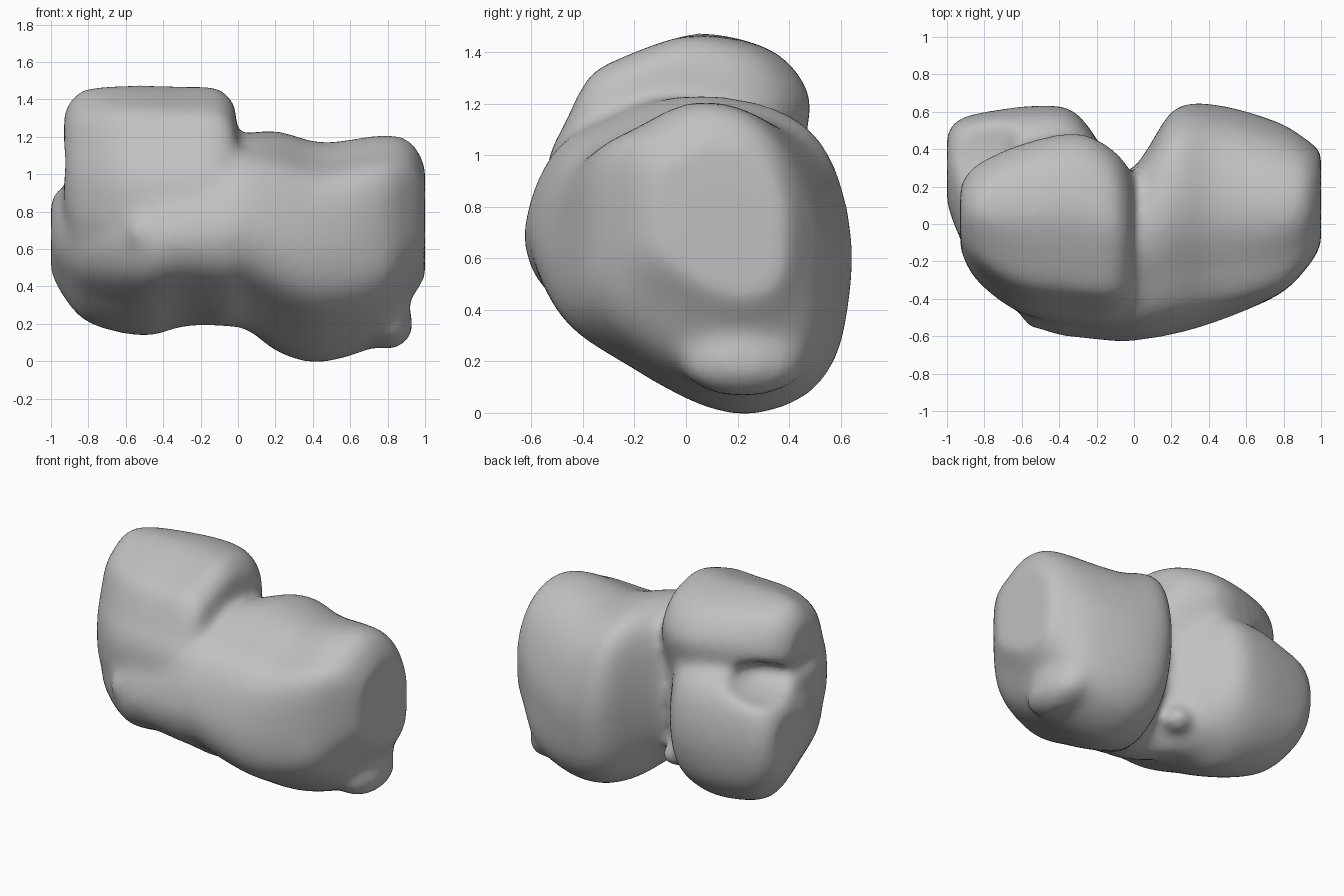
import bpy, bmesh
from mathutils import Matrix, Vector

cube = bpy.data.objects.get("Cube")
if cube:
    bpy.data.objects.remove(cube, do_unlink=True)

# One plain grey for the whole form
grey = bpy.data.materials.new("stone_grey")
grey.use_nodes = True
colour = (0.53, 0.53, 0.53, 1)
grey.diffuse_color = colour
grey.node_tree.nodes["Principled BSDF"].inputs["Base Color"].default_value = colour


def spline(points, steps, closed):
    """Run a smooth curve through points of any dimension."""
    pts = [Vector(p) for p in points]
    n = len(pts)
    pick = (lambda i: pts[i % n]) if closed else (lambda i: pts[max(0, min(n - 1, i))])
    out = []
    for i in range(n if closed else n - 1):
        a, b, c, d = (pick(i + k) for k in (-1, 0, 1, 2))
        for s in range(steps):
            t = s / steps
            out.append(b + (c - a) * (t / 2) + (a * 2 - b * 5 + c * 4 - d) * (t * t / 2)
                       + (b * 3 - a - c * 3 + d) * (t ** 3 / 2))
    return out if closed else out + [pts[-1]]


def loft(bm, outline, end_outline, sections):
    """Skin a y/z outline, blended to another, through (x, y0, y1, z0, z1, blend)."""
    first = spline(outline, 2, True)
    last = spline(end_outline, 2, True)
    rings = []
    for x, y0, y1, z0, z1, mix in spline(sections, 4, False):
        shape = [a.lerp(b, mix) for a, b in zip(first, last)]
        rings.append([bm.verts.new((x, y0 + u * (y1 - y0), z0 + v * (z1 - z0)))
                      for u, v in shape])
    n = len(first)
    for a, b in zip(rings, rings[1:]):
        for i in range(n):
            j = (i + 1) % n
            bm.faces.new((a[i], a[j], b[j], b[i]))
    bm.faces.new(rings[0][::-1])
    bm.faces.new(rings[-1])


def blob(bm, centre, radii, turn=0):
    m = (Matrix.Translation(Vector(centre)) @ Matrix.Rotation(turn, 4, 'Y')
         @ Matrix.Diagonal((*radii, 1)))
    bmesh.ops.create_icosphere(bm, subdivisions=3, radius=1, matrix=m)


def finish(bm, name):
    bmesh.ops.recalc_face_normals(bm, faces=bm.faces)
    mesh = bpy.data.meshes.new(name)
    bm.to_mesh(mesh)
    bm.free()
    mesh.materials.append(grey)
    obj = bpy.data.objects.new(name, mesh)
    bpy.context.collection.objects.link(obj)
    return obj


# Lower body: a slanted middle that grows boxier towards the low end
BODY = [(0, .5), (.02, .63), (.07, .75), (.15, .85), (.3, .92), (.45, .98), (.6, 1),
        (.78, .97), (.9, .9), (.97, .77), (1, .55), (.98, .35), (.93, .2), (.82, .07),
        (.65, 0), (.48, .05), (.28, .18), (.12, .28), (.04, .37)]
BOXY = [(0, .46), (0, .59), (.01, .75), (.07, .85), (.21, .91), (.36, .98), (.5, 1),
        (.67, .97), (.81, .89), (.92, .76), (1, .55), (1, .37), (.98, .18), (.88, .05),
        (.66, 0), (.44, .05), (.21, .16), (.08, .24), (.01, .34)]
bm = bmesh.new()
loft(bm, BODY, BOXY, [
    (-1.0, .1, .49, .47, .86, 0), (-.94, -.06, .56, .35, .95, 0),
    (-.8, -.31, .6, .2, 1.06, 0), (-.5, -.56, .635, .13, 1.12, 0),
    (-.3, -.61, .59, .18, 1.12, 0), (-.07, -.63, .28, .18, 1.15, 0),
    (.05, -.62, .37, .16, 1.22, 0), (.22, -.59, .62, .04, 1.23, .2),
    (.45, -.52, .635, -.01, 1.17, .5), (.77, -.38, .54, .1, 1.21, 1),
    (.92, -.24, .45, .32, 1.18, 1), (1.0, -.12, .39, .44, 1.05, 1)])

# Raised block on one side
BLOCK = [(.12, 0), (.85, 0), (.87, .25), (.96, .53), (.99, .7), (.93, .84), (.84, .93),
         (.71, .98), (.57, 1), (.44, .96), (.33, .91), (.2, .84), (.14, .74), (.08, .59),
         (.01, .38)]
loft(bm, BLOCK, BLOCK, [
    (-.93, -.14, .22, .8, 1.34, 0), (-.84, -.31, .33, .6, 1.45, 0),
    (-.6, -.49, .44, .6, 1.475, 0), (-.3, -.55, .5, .6, 1.47, 0),
    (-.1, -.55, .4, .6, 1.46, 0), (-.01, -.5, .28, .6, 1.36, 0)])

# Small knobs: broad end foot, one beside the waist, a faint one on the front
blob(bm, (.79, .22, .2), (.15, .25, .14), .2)
blob(bm, (-.12, .27, .32), (.09, .1, .08))
blob(bm, (-.52, -.5, .69), (.08, .07, .08))
body = finish(bm, "body")

# Pocket under the raised block, opening into a shallow groove along the end
bm = bmesh.new()
blob(bm, (-.87, .43, 1.03), (.25, .27, .11), -.1)
pocket = finish(bm, "pocket_cutter")
bm = bmesh.new()
blob(bm, (-1.0, .2, 1.05), (.12, .42, .1))
groove = finish(bm, "groove_cutter")


def remesh(name, size):
    r = body.modifiers.new(name, 'REMESH')
    r.mode = 'VOXEL'
    r.voxel_size = size
    r.use_smooth_shade = True


remesh("merge", .025)
for cutter in (pocket, groove):
    cutter.hide_render = True
    cutter.hide_viewport = True
    cut = body.modifiers.new(cutter.name, 'BOOLEAN')
    cut.operation = 'DIFFERENCE'
    cut.object = cutter
    cut.solver = 'EXACT'
remesh("even_out", .025)
soften = body.modifiers.new("soften", 'SMOOTH')
soften.factor = .5
soften.iterations = 24
for p in body.data.polygons:
    p.use_smooth = True
